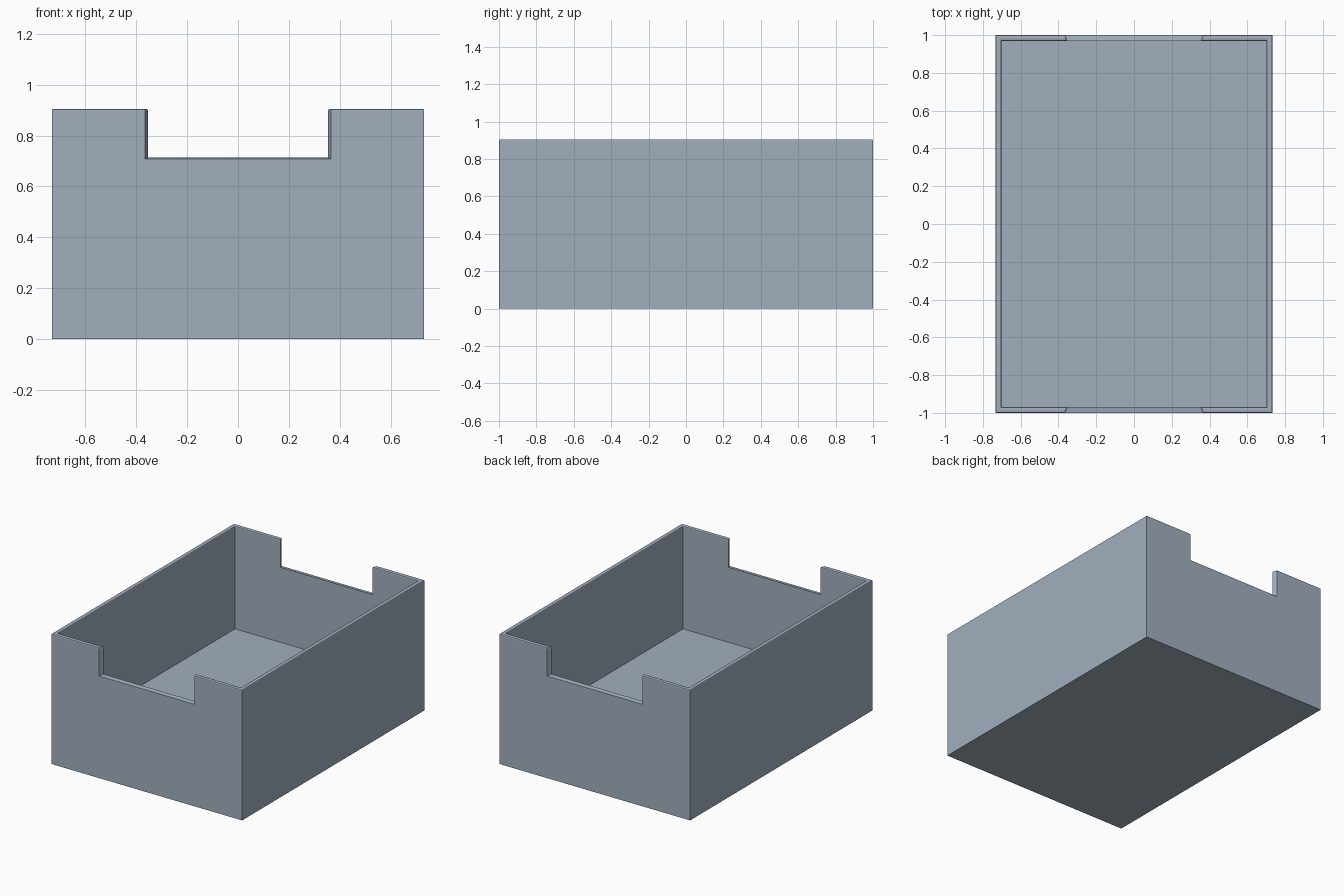
import bpy, bmesh

if "Cube" in bpy.data.objects:
    bpy.data.objects.remove(bpy.data.objects["Cube"])

W, D, H = 0.732, 1.0, 0.905      # half width, half depth, height
WALL, FLOOR = 0.03, 0.193        # wall thickness, inside floor level

mat = bpy.data.materials.new("blue_grey")
mat.diffuse_color = (0.36, 0.43, 0.52, 1)
mat.use_nodes = True
mat.node_tree.nodes["Principled BSDF"].inputs["Base Color"].default_value = mat.diffuse_color


def frustum(name, near, far):
    """Closed six-sided solid between two rectangles (x half, y, z low, z high)."""
    bm = bmesh.new()
    for hx, y, z0, z1 in (near, far):
        for x, z in ((-hx, z0), (hx, z0), (hx, z1), (-hx, z1)):
            bm.verts.new((x, y, z))
    v = list(bm.verts)
    bm.verts.ensure_lookup_table()
    bm.faces.new(v[:4])
    bm.faces.new(v[4:][::-1])
    for i in range(4):
        j = (i + 1) % 4
        bm.faces.new((v[i], v[i + 4], v[j + 4], v[j]))
    bmesh.ops.recalc_face_normals(bm, faces=bm.faces)
    me = bpy.data.meshes.new(name)
    bm.to_mesh(me)
    bm.free()
    me.materials.append(mat)
    ob = bpy.data.objects.new(name, me)
    bpy.context.collection.objects.link(ob)
    return ob


# Solid body, then cutters for the cavity and the two flared end notches
box = frustum("open_box", (W, -D, 0, H), (W, D, 0, H))
iw, iy = W - WALL, D - WALL
cutters = [frustum("cavity_cutter", (iw, -iy, FLOOR, 2), (iw, iy, FLOOR, 2))]
for side, label in ((-1, "front"), (1, "back")):
    cutters.append(frustum(label + "_notch_cutter",
                           (0.341, side * (D - 2 * WALL), 0.718, 2),
                           (0.377, side * (D + WALL), 0.703, 2)))
for c in cutters:
    c.hide_render = True
    m = box.modifiers.new(c.name, 'BOOLEAN')
    m.operation, m.solver, m.object = 'DIFFERENCE', 'EXACT', c

# Bake the cuts and remove the cutters
dg = bpy.context.evaluated_depsgraph_get()
mesh = bpy.data.meshes.new_from_object(box.evaluated_get(dg))
box.modifiers.clear()
box.data = mesh
for c in cutters:
    bpy.data.objects.remove(c)

# Softened rim along the top edges
bm = bmesh.new()
bm.from_mesh(mesh)
bmesh.ops.dissolve_limit(bm, angle_limit=0.01, verts=bm.verts, edges=bm.edges)
rim = [e for e in bm.edges if all(v.co.z > H - 0.001 for v in e.verts)]
bmesh.ops.bevel(bm, geom=rim, offset=0.007, segments=2, profile=0.5,
                affect='EDGES', clamp_overlap=True)
bm.to_mesh(mesh)
bm.free()
